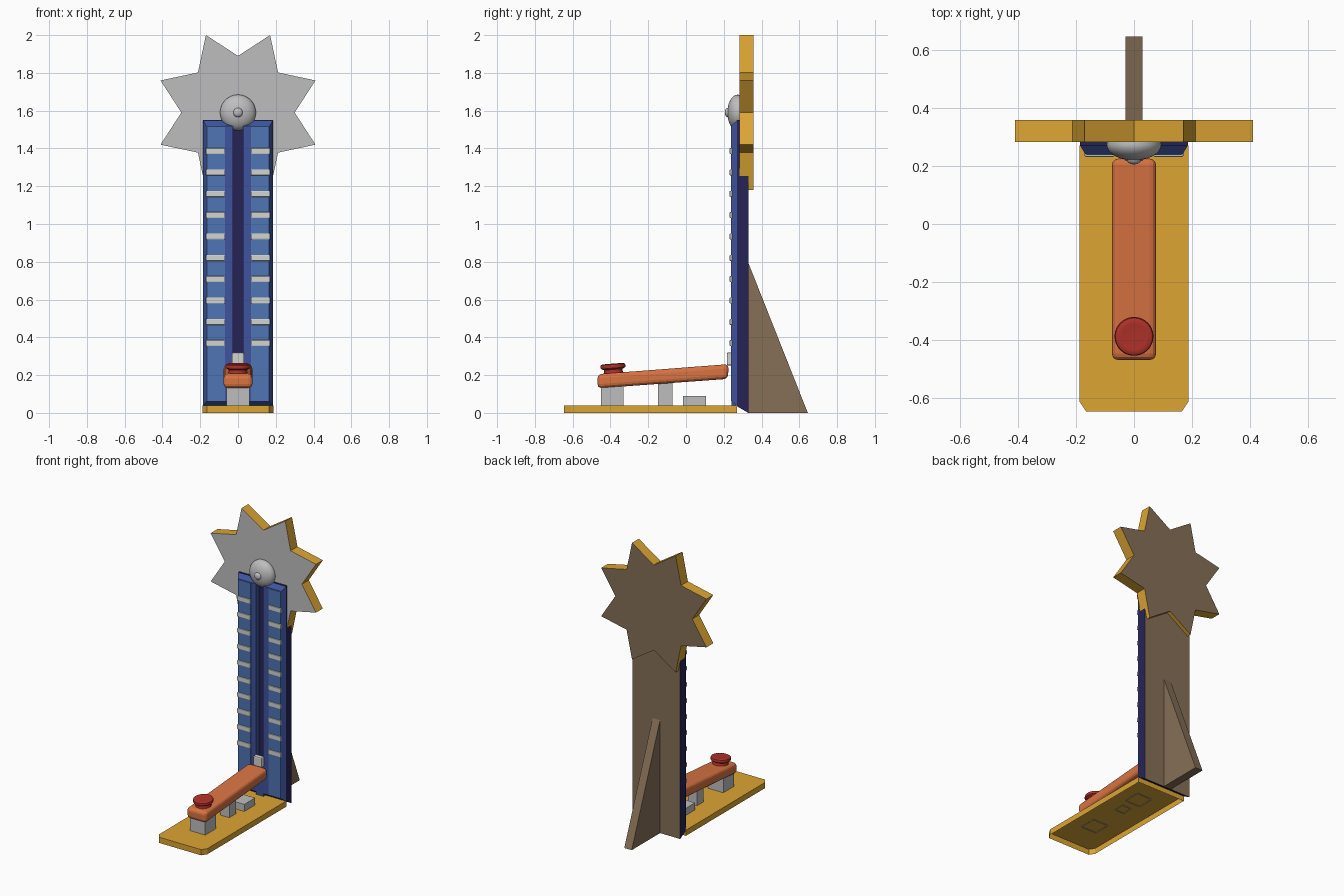
import bpy, bmesh, math
from mathutils import Matrix

if "Cube" in bpy.data.objects:
    bpy.data.objects.remove(bpy.data.objects["Cube"])


def lin(c):
    return ((c / 255 + 0.055) / 1.055) ** 2.4


def material(name, r, g, b):
    m = bpy.data.materials.new(name)
    m.diffuse_color = (lin(r), lin(g), lin(b), 1)
    m.use_nodes = True
    m.node_tree.nodes["Principled BSDF"].inputs["Base Color"].default_value = m.diffuse_color
    return m


GOLD = material("gold", 220, 165, 52)
GREY = material("grey", 190, 190, 190)
WHITE = material("off_white", 212, 212, 208)
BLUE = material("frame_blue", 62, 84, 158)
PANEL = material("panel_blue", 78, 117, 180)
NAVY = material("navy", 38, 36, 86)
BROWN = material("brown", 134, 112, 88)
ORANGE = material("orange", 217, 116, 66)
RED = material("red", 178, 50, 42)


def finish(name, bm, *mats):
    bmesh.ops.recalc_face_normals(bm, faces=bm.faces)
    me = bpy.data.meshes.new(name)
    bm.to_mesh(me)
    bm.free()
    for m in mats:
        me.materials.append(m)
    ob = bpy.data.objects.new(name, me)
    bpy.context.collection.objects.link(ob)
    return ob


def loft(name, loops, *mats, bottom=True, rule=None):
    """Skin equal-length loops of points and cap both ends."""
    bm = bmesh.new()
    rows = [[bm.verts.new(p) for p in loop] for loop in loops]
    n = len(rows[0])
    for a, b in zip(rows, rows[1:]):
        for i in range(n):
            bm.faces.new((a[i], a[(i + 1) % n], b[(i + 1) % n], b[i]))
    if bottom:
        bm.faces.new(rows[0])
    bm.faces.new(rows[-1])
    if rule:
        bmesh.ops.recalc_face_normals(bm, faces=bm.faces)
        bm.normal_update()
        for f in bm.faces:
            f.material_index = rule(f.normal)
    return finish(name, bm, *mats)


def box(name, x, y, z, mat, bevel=0, bottom=True):
    loops = [[(x[0], y[0], h), (x[1], y[0], h), (x[1], y[1], h), (x[0], y[1], h)] for h in z]
    ob = loft(name, loops, mat, bottom=bottom)
    if bevel:
        round_edges(ob, bevel, 2)
    return ob


def round_edges(ob, width, segments):
    mod = ob.modifiers.new("bevel", "BEVEL")
    mod.width = width
    mod.segments = segments


def lathe(name, profile, mat, matrix, sides=32):
    """Revolve (radius, height) points, then place the result."""
    loops = [[matrix @ Matrix.Rotation(2 * math.pi * i / sides, 3, 'Z').to_4x4()
              @ Matrix.Translation((r, 0, h)).translation for i in range(sides)]
             for r, h in profile]
    ob = loft(name, loops, mat)
    bpy.context.view_layer.objects.active = ob
    ob.select_set(True)
    bpy.ops.object.shade_smooth_by_angle(angle=math.radians(40))
    ob.select_set(False)
    return ob


# Base tray, open underneath, with clipped front corners
outline = [(-0.165, -0.645), (0.165, -0.645), (0.188, -0.61), (0.188, 0.27),
           (-0.188, 0.27), (-0.188, -0.61)]
loft("base", [[(x, y, z) for x, y in outline] for z in (0, 0.04)], GOLD, bottom=False)

# Posts under the lever
box("head_post", (-0.06, 0.06), (-0.45, -0.33), (0.035, 0.16), GREY, bottom=False)
box("pivot_post", (-0.035, 0.035), (-0.147, -0.072), (0.035, 0.17), GREY, bottom=False)
box("stop_block", (-0.06, 0.06), (-0.015, 0.105), (0.035, 0.09), GREY, bottom=False)

# Sloping striking lever
side = [(-0.468, 0.13), (0.222, 0.18), (0.226, 0.258), (-0.468, 0.205)]
lever = loft("lever", [[(x, y, z) for y, z in side] for x in (-0.076, 0.076)], ORANGE)
round_edges(lever, 0.022, 3)

# Red striking pad
tilt = Matrix.Translation((0, -0.383, 0.2)) @ Matrix.Rotation(math.radians(4.5), 4, 'X')
lathe("strike_pad", [(0.058, 0), (0.048, 0.02), (0.05, 0.03), (0.064, 0.037), (0.067, 0.046),
                     (0.064, 0.056), (0.054, 0.061), (0.045, 0.06)], RED, tilt)

# Tower backing: brown rear, navy elsewhere
back = [(0.27, 0.035), (0.33, 0), (0.33, 1.55), (0.27, 1.55)]
loft("tower_back", [[(x, y, z) for y, z in back] for x in (-0.186, 0.186)], NAVY, BROWN,
     rule=lambda n: 1 if n.y > 0.9 else 0)

# Two bevelled rails with panels and score marks, either side of the groove
for s, label in ((-1, "left"), (1, "right")):
    def rect(x0, x1, z0, z1, y):
        return [(s * x0, y, z0), (s * x1, y, z0), (s * x1, y, z1), (s * x0, y, z1)]
    loft(label + "_rail", [rect(0.027, 0.186, 0.035, 1.549, 0.271),
                           rect(0.027, 0.168, 0.06, 1.52, 0.241)], BLUE)
    loft(label + "_panel", [rect(0.068, 0.166, 0.062, 1.518, 0.242),
                            rect(0.07, 0.164, 0.064, 1.516, 0.238)], PANEL)
    for i in range(10):
        z = 0.369 + i * 0.113
        box(f"{label}_mark_{i + 1}", sorted((s * 0.068, s * 0.17)), (0.231, 0.246),
            (z - 0.016, z + 0.016), WHITE, 0.004)

# Lower crosspiece closing the groove
box("groove_foot", (-0.03, 0.03), (0.241, 0.272), (0.04, 0.25), BLUE)

# Sliding puck
box("puck", (-0.033, 0.033), (0.216, 0.25), (0.25, 0.32), WHITE, 0.008)

# Rear brace
tri = [(0.328, 0), (0.645, 0), (0.328, 0.8)]
loft("rear_brace", [[(x, y, z) for y, z in tri] for x in (-0.029, 0.029)], BROWN)

# Eight-pointed star: grey front, gold rim, brown rear
CZ = 1.59
star = []
for i in range(16):
    r, a = (0.444 if i % 2 else 0.3), math.radians(22.5 * i)
    star.append((r * math.sin(a), r * math.cos(a) + CZ))
loft("star", [[(x, y, z) for x, z in star] for y in (0.282, 0.358)], GOLD, GREY, BROWN,
     rule=lambda n: 1 if n.y < -0.9 else 2 if n.y > 0.9 else 0)

# Bell dome with a central stud
face = Matrix.Translation((0, 0.285, CZ)) @ Matrix.Rotation(math.pi / 2, 4, 'X')
dome = [(0.093, 0)] + [(0.095 * math.cos(t), 0.012 + 0.054 * math.sin(t))
                       for t in (math.radians(a) for a in range(0, 86, 12))]
lathe("bell", dome, GREY, face)
stud = [(0.025, 0.05)] + [(0.025 * math.cos(t), 0.064 + 0.016 * math.sin(t))
                          for t in (math.radians(a) for a in range(0, 81, 20))]
lathe("bell_stud", stud, GREY, face, 16)
